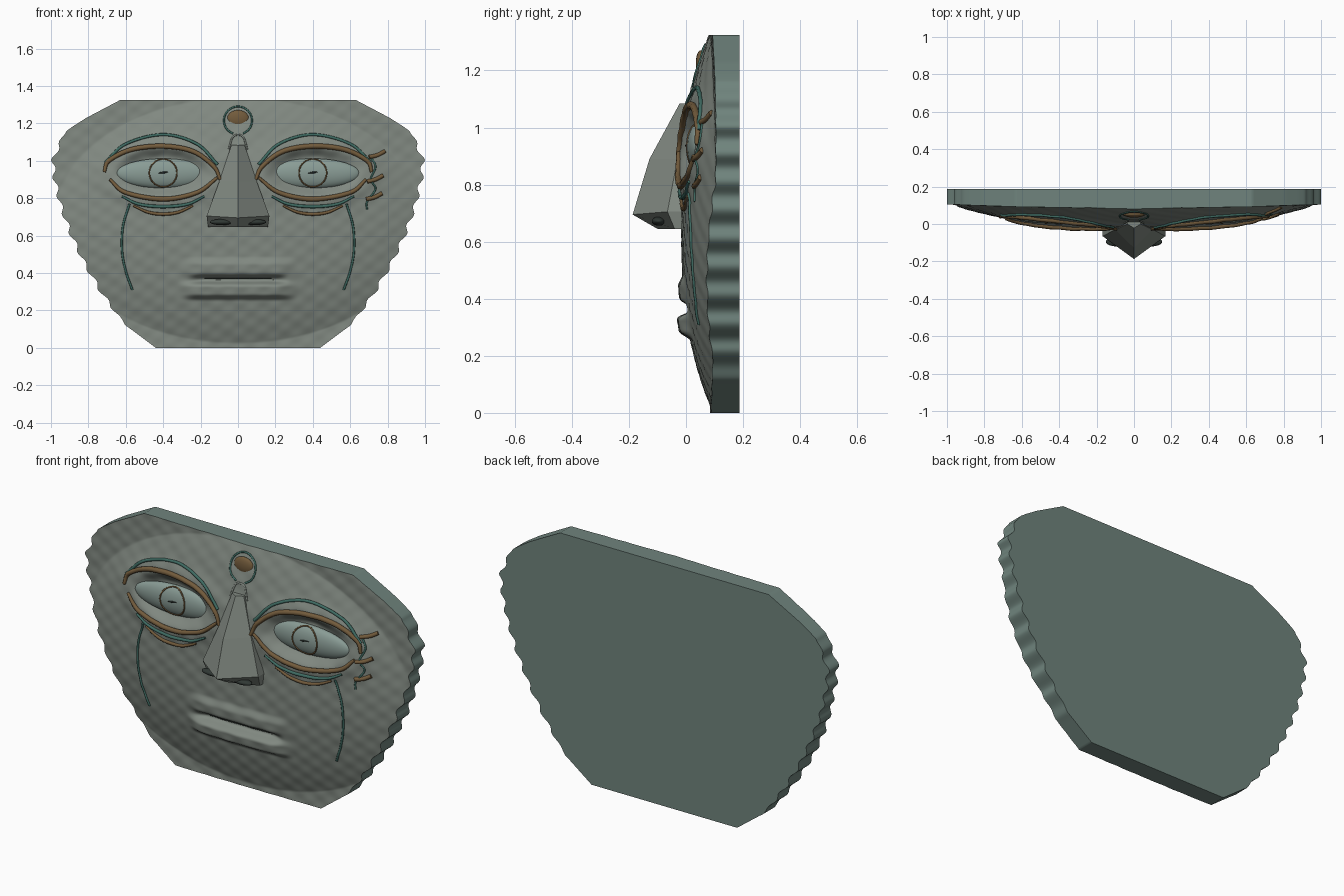
import bpy, bmesh
from math import sin, cos, pi, exp, sqrt
from mathutils import Vector

if "Cube" in bpy.data.objects:
    bpy.data.objects.remove(bpy.data.objects["Cube"])

BACK, HEIGHT = 0.187, 1.325


def material(name, col):
    m = bpy.data.materials.new(name)
    m.diffuse_color = (*col, 1)
    m.use_nodes = True
    m.node_tree.nodes["Principled BSDF"].inputs["Base Color"].default_value = m.diffuse_color
    return m


STONE = material("stone", (0.22, 0.25, 0.22))
JADE = material("jade", (0.16, 0.23, 0.205))
EYE = material("pale_eye", (0.25, 0.33, 0.30))
TEAL = material("teal", (0.05, 0.15, 0.125))
BRONZE = material("bronze", (0.17, 0.105, 0.045))
DARK = material("dark", (0.03, 0.04, 0.035))

OUTLINE = [(0, .44), (.12, .60), (.28, .72), (.45, .82), (.6, .89), (.75, .945),
           (.9, .98), (1.0, .99), (1.08, .96), (1.16, .92), (1.23, .81), (HEIGHT, .63)]


def half_width(z):
    for (z0, w0), (z1, w1) in zip(OUTLINE, OUTLINE[1:]):
        if z <= z1 + 1e-6:
            w = w0 + (w1 - w0) * (z - z0) / (z1 - z0)
            break
    # scalloped rim, fading out at the flat top and chin
    fade = min(1, max(0, min(z - .1, 1.2 - z) / .12))
    return w + 0.011 * fade * sin(z * 2 * pi / 0.1 + 1.0)


def plateau(d, half, soft):
    t = max(0, min(1, (half + soft - abs(d)) / soft))
    return t * t * (3 - 2 * t)


def surface(x, z):
    """Depth (y) of the carved face at x, z."""
    r = sqrt((1.08 * x) ** 2 + ((z - .68) / .66) ** 2)
    y = .087 - .103 * (1 - r ** 2.7)
    y = min(y, .085 + .02 * x * x)
    e = sqrt(((abs(x) - .4) / .32) ** 2 + ((z - .94) / .16) ** 2)
    y -= .012 * exp(-((e - .95) / .26) ** 2)          # lids and brow ridge
    y += .035 * plateau(e, .45, .4)                   # eye socket
    y -= .017 * plateau(z - .425, .018, .045) * plateau(x, .2, .13)
    y -= .034 * plateau(z - .307, .02, .035) * plateau(x, .2, .13)
    y += .022 * plateau(z - .366, .004, .025) * plateau(x, .18, .1)
    return y + .0009 * sin(70 * (z + .6 * x)) + .0006 * sin(75 * (z - .8 * x))


def make(name, verts, faces, mat, smooth=True):
    me = bpy.data.meshes.new(name)
    me.from_pydata(verts, [], faces)
    bm = bmesh.new()
    bm.from_mesh(me)
    bmesh.ops.recalc_face_normals(bm, faces=bm.faces)
    bm.to_mesh(me)
    bm.free()
    if smooth:
        me.shade_smooth()
        me.set_sharp_from_angle(angle=1.0)
    me.materials.append(mat)
    ob = bpy.data.objects.new(name, me)
    bpy.context.collection.objects.link(ob)
    return ob


# mask slab: carved front, rim and flat back
NX, NZ = 210, 190
verts, faces = [], []
for j in range(NZ + 1):
    z = HEIGHT * j / NZ
    w = half_width(z)
    for i in range(NX + 1):
        x = w * (2 * i / NX - 1)
        verts.append((x, surface(x, z), z))
S = NX + 1
for j in range(NZ):
    for i in range(NX):
        a = j * S + i
        faces.append((a, a + 1, a + S + 1, a + S))
front_count = len(faces)
rim = (list(range(NX)) + [j * S + NX for j in range(NZ)] +
       [NZ * S + i for i in range(NX, 0, -1)] + [j * S for j in range(NZ, 0, -1)])
base = len(verts)
verts += [(verts[k][0], BACK, verts[k][2]) for k in rim]
n = len(rim)
for k in range(n):
    m = (k + 1) % n
    faces.append((rim[k], base + k, base + m, rim[m]))
faces.append(tuple(range(base, base + n)))
mask = make("mask_slab", verts, faces, STONE)
mask.data.materials.append(JADE)
for p in mask.data.polygons[front_count:]:
    p.material_index = 1

# faceted nose: lofted five-point sections (z, half width, ridge y, side y, ridge z)
nose_rows = [(1.085, .035, -.022, .0, 1.085), (.89, .1, -.128, -.03, .89),
             (.705, .168, -.187, -.065, .695), (.645, .16, -.1, -.04, .645)]
verts, faces = [], []
for z, w, yr, ys, zr in nose_rows:
    verts += [(-w, .06, z), (-w, ys, z), (0, yr, zr), (w, ys, z), (w, .06, z)]
for j in range(3):
    for i in range(5):
        a, b = j * 5 + i, j * 5 + (i + 1) % 5
        faces.append((a, b, b + 5, a + 5))
faces += [(0, 1, 2, 3, 4), (15, 16, 17, 18, 19)]
make("nose", verts, faces, STONE, False)


def ellipsoid(name, loc, scale, mat):
    bpy.ops.mesh.primitive_uv_sphere_add(segments=40, ring_count=20, radius=1, location=loc)
    ob = bpy.context.object
    ob.name = name
    ob.scale = scale
    ob.data.materials.append(mat)
    ob.data.shade_smooth()
    return ob


def smooth_path(pts, steps=12):
    p = [Vector(q) for q in pts]
    p = [2 * p[0] - p[1]] + p + [2 * p[-1] - p[-2]]
    out = []
    for a, b, c, d in zip(p, p[1:], p[2:], p[3:]):
        for s in range(steps):
            t = s / steps
            out.append(.5 * (2 * b + (c - a) * t + (2 * a - 5 * b + 4 * c - d) * t * t
                             + (3 * b - a - 3 * c + d) * t ** 3))
    return out + [p[-2]]


def inlay(name, pts, r, mat, depth=surface, cyclic=False, lift=.1, taper=0):
    """Wire draped over the face along (x, z) points; taper thins the ends."""
    cu = bpy.data.curves.new(name, 'CURVE')
    cu.dimensions = '3D'
    cu.bevel_depth, cu.bevel_resolution, cu.use_fill_caps = r, 2, True
    path = [Vector(q) for q in pts] if cyclic else smooth_path(pts)
    sp = cu.splines.new('POLY')
    sp.points.add(len(path) - 1)
    for k, (point, q) in enumerate(zip(sp.points, path)):
        point.co = (q.x, depth(q.x, q.y) - r * lift, q.y, 1)
        point.radius = 1 - taper * abs(2 * k / (len(path) - 1) - 1) ** 2
    sp.use_cyclic_u = cyclic
    cu.materials.append(mat)
    ob = bpy.data.objects.new(name, cu)
    bpy.context.collection.objects.link(ob)


def circle(cx, cz, r, n=40):
    return [(cx + r * cos(2 * pi * k / n), cz + r * sin(2 * pi * k / n)) for k in range(n)]


def eye_depth(x, z):
    k = 1 - ((abs(x) - .4) / .25) ** 2 - ((z - .932) / .08) ** 2
    return .042 - .04 * sqrt(max(k, .05))


# name, (x, z) path, radius, material, taper
LINES = [
    ("upper_lid_line", [(.71, .99), (.60, 1.09), (.4, 1.14), (.22, 1.09), (.11, .98)], .008, TEAL, 0),
    ("brow", [(.715, .94), (.69, 1.0), (.57, 1.06), (.4, 1.078), (.24, 1.05), (.13, .97), (.095, .90)],
     .014, BRONZE, .4),
    ("lower_lid", [(.685, .90), (.6, .83), (.4, .795), (.22, .83), (.11, .91)], .013, BRONZE, .4),
    ("under_eye_line", [(.62, .81), (.53, .768), (.4, .755), (.27, .768), (.18, .81)], .009, TEAL, .4),
    ("under_eye_band", [(.56, .76), (.48, .725), (.4, .715), (.32, .725), (.24, .76)], .009, BRONZE, .4),
    ("tear_line", [(.58, .77), (.615, .65), (.62, .52), (.60, .41), (.565, .31)], .006, TEAL, 0),
]
for s, side in ((-1, "left"), (1, "right")):
    ellipsoid(f"{side}_eyeball", (s * .4, .042, .932), (.25, .04, .08), EYE)
    inlay(f"{side}_iris_ring", circle(s * .4, .935, .074), .004, BRONZE, eye_depth, True)
    inlay(f"{side}_pupil", [(s * .4 - .026, .934), (s * .4 + .026, .94)], .005, DARK, eye_depth, taper=.8)
    for name, pts, r, mat, taper in LINES:
        inlay(f"{side}_{name}", [(s * x, z) for x, z in pts], r, mat, lift=.3, taper=taper)
    ellipsoid(f"{side}_nostril", (s * .09, -.095, .672), (.06, .025, .016), DARK)

# stitched scar beside the right eye
inlay("scar", [(.70, 1.03), (.735, .97), (.71, .9), (.735, .85), (.69, .78), (.69, .74)], .005, TEAL)
for k, (x, z) in enumerate([(.745, 1.035), (.735, .905), (.73, .81)]):
    inlay(f"scar_stitch_{k}", [(x - .045, z - .016), (x, z - .005), (x + .04, z + .016)], .011, BRONZE)

# mouth slit
inlay("mouth_slit", [(-.18, .372), (0, .372), (.18, .372)], .004, DARK)

# forehead bead, its ring and the link to the nose
ellipsoid("forehead_bead", (0, surface(0, 1.225) + .008, 1.225), (.058, .018, .046), BRONZE)
arc = [(.075 * cos(a), 1.215 + .075 * sin(a)) for a in [-1.2 + k * (pi + 2.4) / 12 for k in range(13)]]
inlay("forehead_ring", arc, .005, TEAL)
inlay("nose_link", [(-.05, 1.06), (-.025, 1.13), (.025, 1.13), (.05, 1.06)], .005, STONE)
